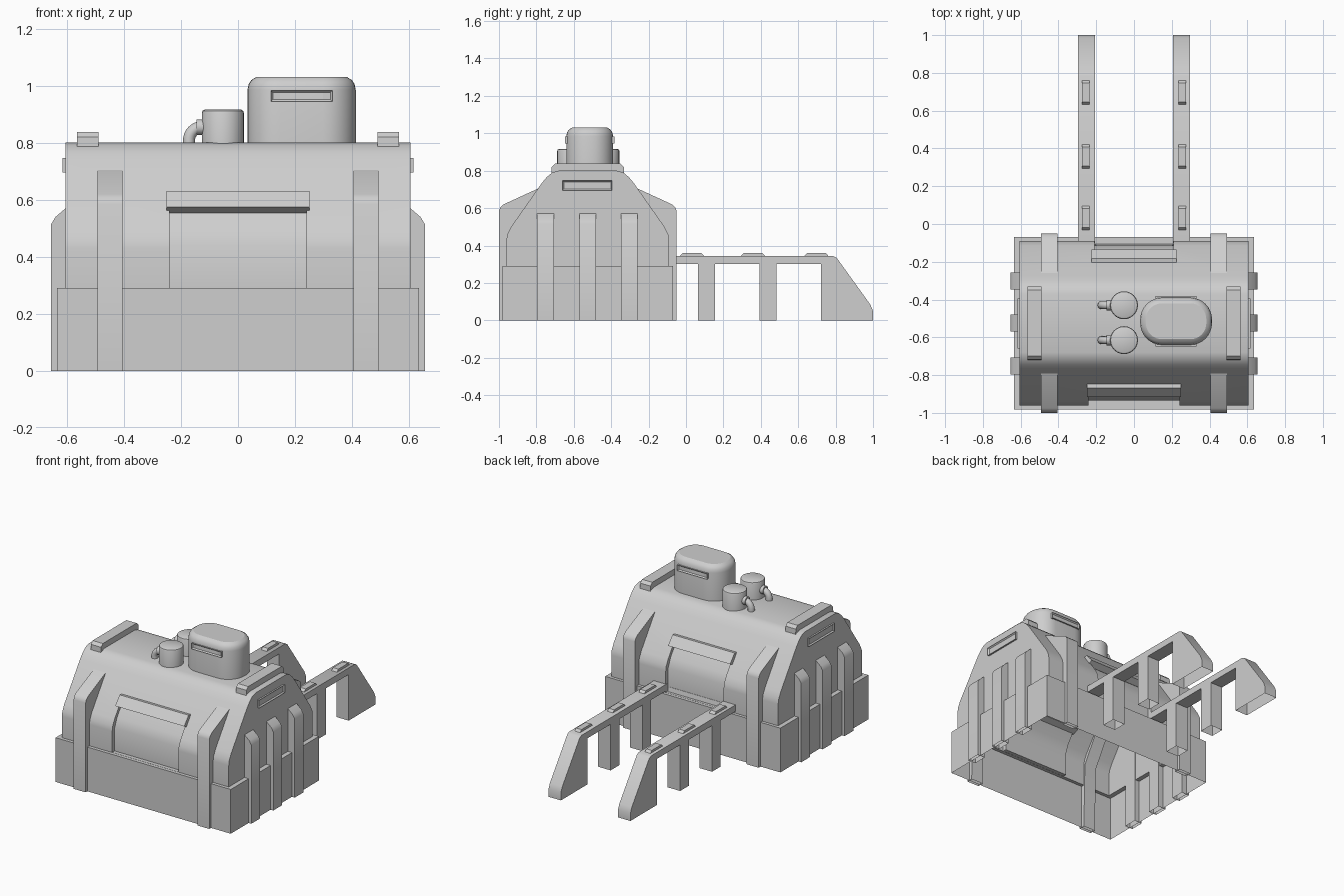
import bpy, bmesh, math
from mathutils import Vector

cube = bpy.data.objects.get("Cube")
if cube:
    bpy.data.objects.remove(cube, do_unlink=True)

GREY = (0.62, 0.62, 0.62, 1)
mat = bpy.data.materials.new("light grey")
mat.use_nodes = True
mat.diffuse_color = GREY
mat.node_tree.nodes["Principled BSDF"].inputs["Base Color"].default_value = GREY

CY = -0.525          # middle of the building along y


def flip(pts):
    """Mirror a (y, z) profile to the back of the building."""
    return [(2 * CY - y, z) for y, z in pts]


def finish(name, bm, open_bottom=False):
    bmesh.ops.recalc_face_normals(bm, faces=bm.faces)
    if open_bottom:
        low = [f for f in bm.faces if all(v.co.z < 0.001 for v in f.verts)]
        bmesh.ops.delete(bm, geom=low, context='FACES')
    me = bpy.data.meshes.new(name)
    bm.to_mesh(me)
    bm.free()
    me.materials.clear()
    me.materials.append(mat)
    me.shade_smooth()
    me.set_sharp_from_angle(angle=math.radians(32))
    ob = bpy.data.objects.new(name, me)
    bpy.context.collection.objects.link(ob)
    return ob


def prism(name, pts, a, b, axis='x', open_bottom=False):
    """Extrude a profile from a to b; x takes (y, z), y takes (x, z), z takes (x, y)."""
    bm = bmesh.new()
    place = {'x': lambda p, t: (t, p[0], p[1]),
             'y': lambda p, t: (p[0], t, p[1]),
             'z': lambda p, t: (p[0], p[1], t)}[axis]
    face = bm.faces.new([bm.verts.new(place(p, a)) for p in pts])
    new = bmesh.ops.extrude_face_region(bm, geom=[face])["geom"]
    shift = Vector(place((0, 0), b - a))
    bmesh.ops.translate(bm, vec=shift, verts=[v for v in new if isinstance(v, bmesh.types.BMVert)])
    return finish(name, bm, open_bottom)


def box(name, x, y, z, taper=0.0):
    """Box from ranges, with its top optionally drawn in."""
    bm = bmesh.new()
    bmesh.ops.create_cube(bm, size=1)
    for v in bm.verts:
        t = taper if v.co.z > 0 else 0
        pick = lambda r, c, t: r[1] - t if c > 0 else r[0] + t
        v.co = (pick(x, v.co.x, t), pick(y, v.co.y, t), pick(z, v.co.z, 0))
    return finish(name, bm)


def vent(name, x, y, z, normal, rim=0.01, depth=0.008):
    """Framed slot: a box with its outward face inset and sunk."""
    ob = box(name, x, y, z)
    bm = bmesh.new()
    bm.from_mesh(ob.data)
    n = Vector(normal)
    face = max(bm.faces, key=lambda f: f.normal.dot(n))
    bmesh.ops.inset_region(bm, faces=[face], thickness=rim)
    bmesh.ops.translate(bm, vec=-n * depth, verts=face.verts)
    bpy.data.objects.remove(ob, do_unlink=True)
    return finish(name, bm)


# Body: rounded shed on a wider plinth, with a door recess cut front and back
half = [(-0.96, 0.43), (-0.955, 0.46), (-0.935, 0.50), (-0.77, 0.735),
        (-0.745, 0.765), (-0.715, 0.79), (-0.68, 0.80)]
shed = [(-0.96, 0.1)] + half + flip(half)[::-1] + [(-0.09, 0.1)]
body = prism("body", shed, -0.605, 0.605)
plinth = box("plinth", (-0.635, 0.635), (-0.982, -0.07), (0, 0.29))
recess = [(-1.1, 0.291), (-0.935, 0.291), (-0.935, 0.44), (-0.91, 0.50), (-0.85, 0.585), (-1.1, 0.585)]
front_cut = prism("front_cutter", recess, -0.24, 0.24)
back_cut = prism("back_cutter", flip(recess), -0.21, 0.21)
helpers = [(plinth, 'UNION'), (front_cut, 'DIFFERENCE'), (back_cut, 'DIFFERENCE')]
for ob, op in helpers:
    mod = body.modifiers.new(op, 'BOOLEAN')
    mod.operation, mod.object, mod.solver = op, ob, 'EXACT'
deps = bpy.context.evaluated_depsgraph_get()
bm = bmesh.new()
bm.from_mesh(body.evaluated_get(deps).to_mesh())
for ob in [body] + [h[0] for h in helpers]:
    bpy.data.objects.remove(ob, do_unlink=True)
finish("body_shell", bm, open_bottom=True)

# Sloping lintels over the doors, and the back sill
lintel = [(-0.875, 0.553), (-0.915, 0.575), (-0.868, 0.63), (-0.83, 0.625), (-0.83, 0.57)]
prism("front_lintel", lintel, -0.25, 0.25)
prism("back_lintel", flip(lintel), -0.225, 0.225)
box("back_sill", (-0.21, 0.21), (-0.14, -0.105), (0.28, 0.32), 0.008)

# Buttresses on the front and back
rib = [(-1.0, 0), (-1.0, 0.585), (-0.992, 0.605), (-0.975, 0.62), (-0.79, 0.705), (-0.95, 0.43), (-0.96, 0)]
for side, s in (("left", 1), ("right", -1)):
    prism(f"front_buttress_{side}", rib, s * 0.405, s * 0.492, open_bottom=True)
    prism(f"back_buttress_{side}", flip(rib), s * 0.405, s * 0.492, open_bottom=True)

    # Three side buttresses
    end = [(s * x, z) for x, z in ((0.655, 0), (0.655, 0.515), (0.64, 0.54), (0.605, 0.57),
                                   (0.6, 0.57), (0.6, 0))]
    for i, y in enumerate((-0.752, -0.525, -0.303)):
        prism(f"side_buttress_{side}_{i + 1}", end, y - 0.045, y + 0.045, 'y', True)

    # Side vent and roof strip
    xs = sorted((s * 0.6, s * 0.616))
    vent(f"side_vent_{side}", xs, (-0.66, -0.395), (0.695, 0.747), (s, 0, 0))
    strip = [(-0.72, 0.78), (-0.718, 0.82), (-0.70, 0.838)]
    prism(f"roof_strip_{side}", strip + flip(strip)[::-1], s * 0.49, s * 0.564)

    # Rail on legs, reaching out from the back door
    rail = [(-0.1, 0.345), (0.785, 0.345), (0.805, 0.335), (0.985, 0.085), (1.0, 0.05), (1.0, 0),
            (0.722, 0), (0.722, 0.302), (0.485, 0.302), (0.485, 0), (0.392, 0), (0.392, 0.302),
            (0.155, 0.302), (0.155, 0), (0.065, 0), (0.065, 0.302), (-0.1, 0.302)]
    prism(f"rail_{side}", rail, s * 0.207, s * 0.297, open_bottom=True)
    for i, y in enumerate((0.032, 0.358, 0.697)):
        pad = [(y - 0.068, 0.34), (y - 0.05, 0.36), (y + 0.05, 0.36), (y + 0.068, 0.34)]
        prism(f"rail_pad_{side}_{i + 1}", pad, s * 0.235, s * 0.275)

# Large roof tank: rounded rectangle rings stacked with a soft top edge
def rounded(inset, z, r=0.115, steps=8):
    hx, hy = 0.19, 0.125
    ring = []
    for k, (sx, sy) in enumerate(((1, 1), (-1, 1), (-1, -1), (1, -1))):
        for j in range(steps + 1):
            a = math.pi / 2 * (k + j / steps)
            ring.append((0.223 + sx * (hx - r) + (r - inset) * math.cos(a),
                         -0.515 + sy * (hy - r) + (r - inset) * math.sin(a), z))
    return ring


bm = bmesh.new()
rings = [[bm.verts.new(p) for p in rounded(i, z)] for i, z in
         ((0, 0.78), (0, 0.985), (0.004, 1.005), (0.014, 1.02), (0.03, 1.03))]
for lo, hi in zip(rings, rings[1:]):
    for j in range(len(lo)):
        k = (j + 1) % len(lo)
        bm.faces.new((lo[j], lo[k], hi[k], hi[j]))
bm.faces.new(rings[-1])
finish("roof_tank", bm)
vent("tank_vent_front", (0.115, 0.331), (-0.648, -0.6), (0.945, 0.983), (0, -1, 0))
vent("tank_vent_back", (0.115, 0.331), (-0.43, -0.382), (0.945, 0.983), (0, 1, 0))

# Small drums with bent pipes
for i, y in enumerate((-0.43, -0.615)):
    bm = bmesh.new()
    rows = []
    for r, z in ((0.074, 0.78), (0.074, 0.905), (0.071, 0.912), (0.064, 0.916)):
        rows.append(bmesh.ops.create_circle(bm, segments=24, radius=r)["verts"])
        bmesh.ops.translate(bm, vec=(-0.053, y, z), verts=rows[-1])
    for lo, hi in zip(rows, rows[1:]):
        for j in range(24):
            bm.faces.new((lo[j], lo[j - 1], hi[j - 1], hi[j]))
    bm.faces.new(rows[-1])
    finish(f"drum_{i + 1}", bm)

    # Pipe bend, swept as a round tube
    bm = bmesh.new()
    rows = []
    for j in range(9):
        a = math.pi / 2 * j / 8
        mid = Vector((-0.125 - 0.047 * math.sin(a), y, 0.808 + 0.047 * math.cos(a)))
        out = Vector((-math.sin(a), 0, math.cos(a)))
        rows.append([bm.verts.new(mid + 0.021 * (out * math.cos(t) + Vector((0, math.sin(t), 0))))
                     for t in (math.tau * k / 12 for k in range(12))])
    rows.append([bm.verts.new(v.co - Vector((0, 0, 0.03))) for v in rows[-1]])
    for lo, hi in zip(rows, rows[1:]):
        for k in range(12):
            bm.faces.new((lo[k], lo[k - 1], hi[k - 1], hi[k]))
    finish(f"drum_pipe_{i + 1}", bm)
    ring = [(y + 0.027 * math.cos(t), 0.855 + 0.027 * math.sin(t))
            for t in (math.tau * k / 16 for k in range(16))]
    prism(f"pipe_collar_{i + 1}", ring, -0.145, -0.115)
